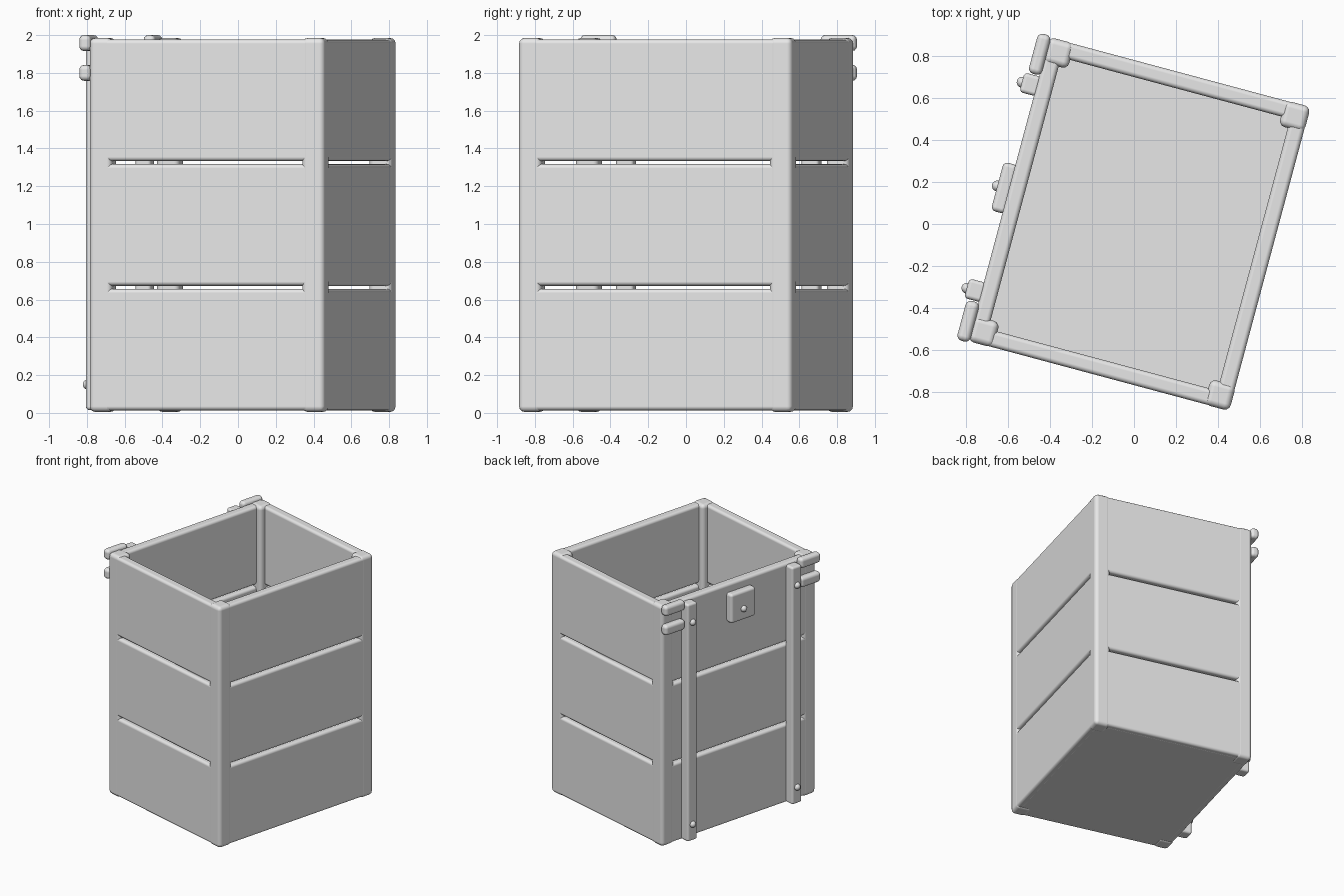
import bpy
import bmesh
from math import radians
from mathutils import Matrix, Vector

default = bpy.data.objects.get("Cube")
if default:
    bpy.data.objects.remove(default, do_unlink=True)

# One plain grey for the whole crate
grey = bpy.data.materials.new("plain_grey")
grey.use_nodes = True
grey.diffuse_color = (0.8, 0.8, 0.8, 1)
grey.node_tree.nodes["Principled BSDF"].inputs["Base Color"].default_value = (0.8, 0.8, 0.8, 1)

# The crate stands turned on the ground; parts are placed in its own frame
TURN = Matrix.Translation((0.025, 0, 0)) @ Matrix.Rotation(radians(-15), 4, "Z")
HALF_X, HALF_Y = 0.645, 0.75
BOTTOM, TOP = 0.005, 1.985
POST = 0.125
WALL = 0.08


def finish(name, bm):
    mesh = bpy.data.meshes.new(name)
    bm.to_mesh(mesh)
    bm.free()
    mesh.materials.append(grey)
    mesh.shade_smooth()
    obj = bpy.data.objects.new(name, mesh)
    bpy.context.collection.objects.link(obj)
    obj.matrix_world = TURN
    return obj


def block(name, low, high, bevel):
    """Rounded box between two corners."""
    low, high = Vector(low), Vector(high)
    bm = bmesh.new()
    bmesh.ops.create_cube(bm, size=1)
    bmesh.ops.scale(bm, vec=high - low, verts=bm.verts)
    bmesh.ops.translate(bm, vec=(low + high) / 2, verts=bm.verts)
    obj = finish(name, bm)
    mod = obj.modifiers.new("rounded_edges", "BEVEL")
    mod.width = bevel
    mod.segments = 3
    mod.harden_normals = True
    return obj


def bolt(name, x, y, z):
    """Domed bolt head on the strap side."""
    bm = bmesh.new()
    bmesh.ops.create_uvsphere(bm, u_segments=16, v_segments=8, radius=0.026)
    bmesh.ops.translate(bm, vec=(x, y, z), verts=bm.verts)
    finish(name, bm)


# Corner posts
for sx, side in ((-1, "right"), (1, "left")):
    for sy, end in ((-1, "front"), (1, "back")):
        xs = sorted((sx * HALF_X, sx * (HALF_X - POST)))
        ys = sorted((sy * HALF_Y, sy * (HALF_Y - POST)))
        block(f"{end}_{side}_post", (xs[0], ys[0], BOTTOM), (xs[1], ys[1], TOP), 0.03)

# Three planks on each wall, let into the posts
GAP = 0.016
step = (TOP - BOTTOM) / 3
reach = POST - 0.045
inset = 0.002
for i in range(3):
    z0 = BOTTOM + i * step + GAP / 2
    z1 = z0 + step - GAP
    for s, side in ((-1, "right"), (1, "left")):
        xs = sorted((s * (HALF_X - inset), s * (HALF_X - WALL)))
        block(f"{side}_plank_{i + 1}", (xs[0], reach - HALF_Y, z0),
              (xs[1], HALF_Y - reach, z1), 0.022)
    for s, end in ((-1, "front"), (1, "back")):
        ys = sorted((s * (HALF_Y - inset), s * (HALF_Y - WALL)))
        block(f"{end}_plank_{i + 1}", (reach - HALF_X, ys[0], z0),
              (HALF_X - reach, ys[1], z1), 0.022)

# Floor
edge = 0.04
block("floor", (edge - HALF_X, edge - HALF_Y, 0.012),
      (HALF_X - edge, HALF_Y - edge, 0.07), 0.008)

# Hinge straps, bolts and knuckles on the right wall
for s, end in ((-1, "front"), (1, "back")):
    y = s * 0.508
    block(f"{end}_strap", (-0.715, y - 0.048, 0.015), (-0.63, y + 0.048, 1.965), 0.018)
    for z, level in ((0.15, "lower"), (1.81, "upper")):
        bolt(f"{end}_{level}_bolt", -0.714, y, z)
    ys = sorted((s * 0.56, s * 0.757))
    for z, level in ((1.80, "lower"), (1.958, "upper")):
        block(f"{end}_{level}_knuckle", (-0.7, ys[0], z - 0.042),
              (-0.635, ys[1], z + 0.042), 0.026)

# Latch plate
block("latch_plate", (-0.7, -0.12, 1.67), (-0.63, 0.12, 1.91), 0.022)
bolt("latch_bolt", -0.7, 0, 1.765)
